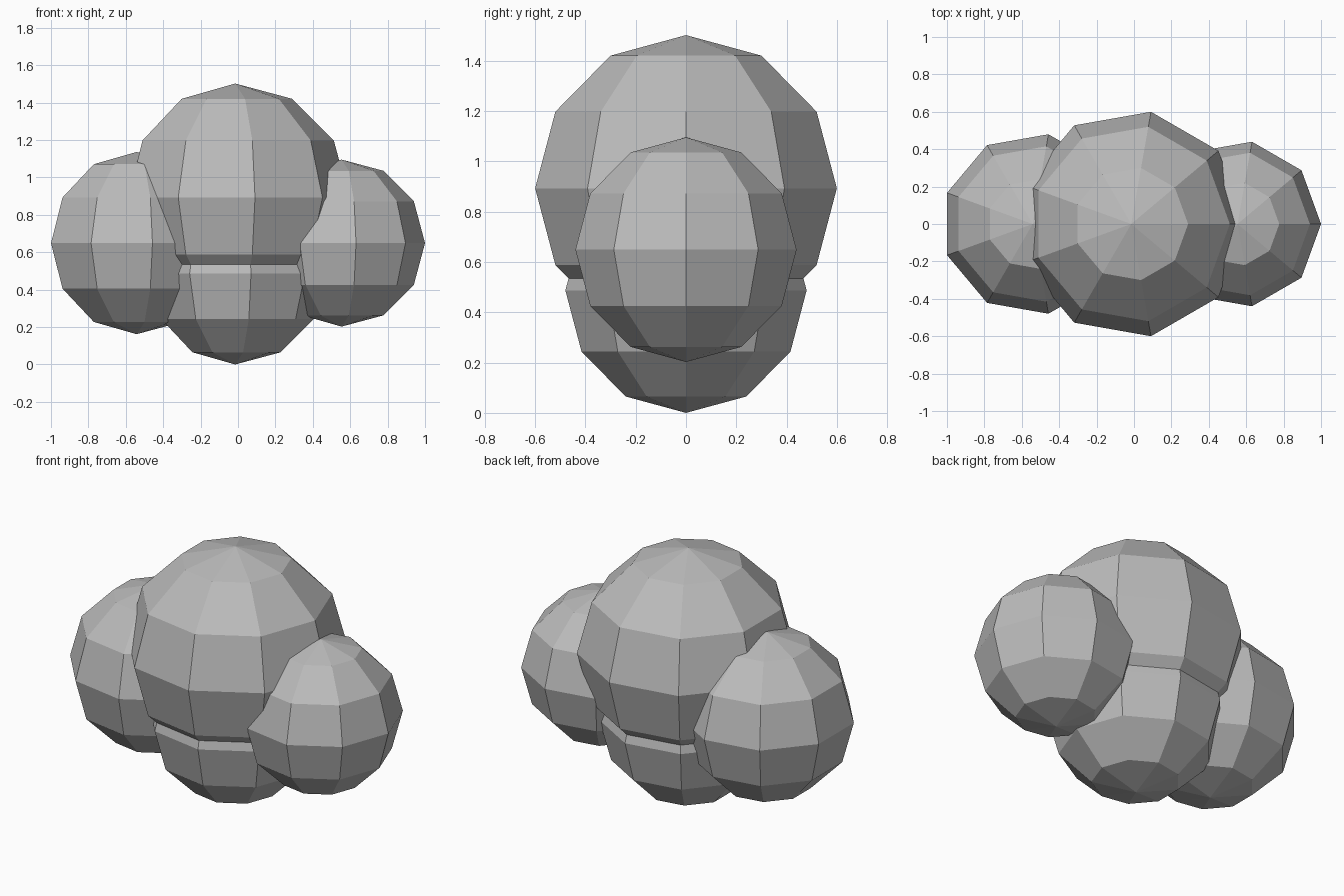
import bpy, bmesh, math

if "Cube" in bpy.data.objects:
    bpy.data.objects.remove(bpy.data.objects["Cube"])

grey = bpy.data.materials.new("plain_grey")
grey.diffuse_color = (0.5, 0.5, 0.5, 1.0)
grey.use_nodes = True
grey.node_tree.nodes["Principled BSDF"].inputs["Base Color"].default_value = grey.diffuse_color

SEGMENTS, RINGS = 9, 6


def ball(name, x, z, radius):
    """Faceted ball: a half circle spun about the vertical axis, first corner on +x."""
    bm = bmesh.new()
    arc = [bm.verts.new((radius * math.sin(math.pi * i / RINGS), 0,
                         radius * math.cos(math.pi * i / RINGS)))
           for i in range(RINGS + 1)]
    edges = [bm.edges.new(pair) for pair in zip(arc, arc[1:])]
    bmesh.ops.spin(bm, geom=arc + edges, cent=(0, 0, 0), axis=(0, 0, 1),
                   angle=math.tau, steps=SEGMENTS, use_merge=False)
    bmesh.ops.remove_doubles(bm, verts=bm.verts[:], dist=0.0005)
    bmesh.ops.recalc_face_normals(bm, faces=bm.faces[:])
    mesh = bpy.data.meshes.new(name)
    bm.to_mesh(mesh)
    bm.free()
    mesh.materials.append(grey)
    obj = bpy.data.objects.new(name, mesh)
    obj.location = (x, 0, z)
    bpy.context.collection.objects.link(obj)
    return obj


# Cluster of four overlapping puffs
ball("bottom_puff", -0.015, 0.487, 0.487)
ball("top_puff", -0.015, 0.893, 0.609)
ball("left_puff", -0.542, 0.649, 0.487)
ball("right_puff", 0.5535, 0.649, 0.4465)
